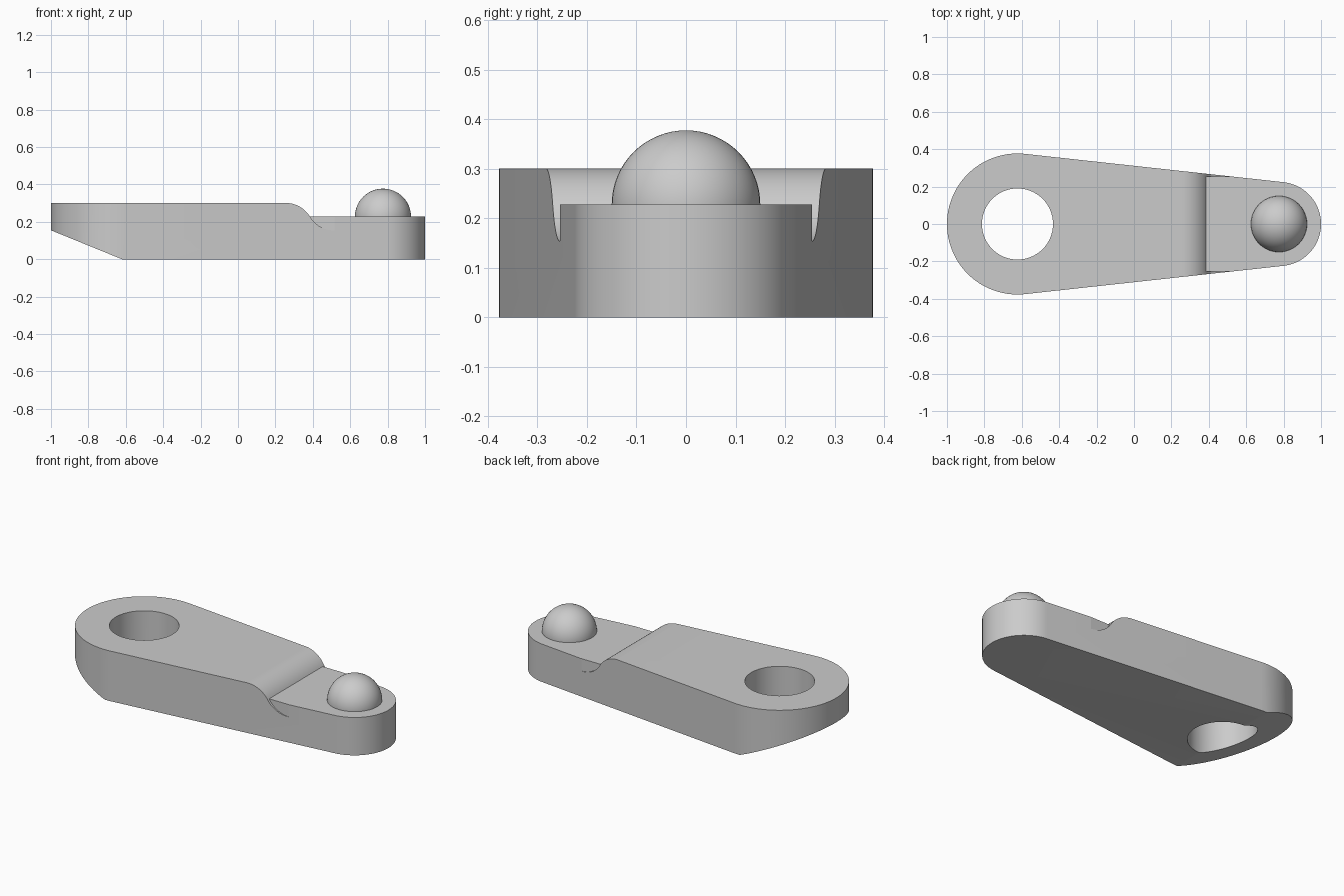
import bpy
import bmesh
from math import sin, cos, pi, asin, radians
from mathutils import Vector

if "Cube" in bpy.data.objects:
    bpy.data.objects.remove(bpy.data.objects["Cube"], do_unlink=True)

BIG_X, BIG_R, HOLE_R = -0.623, 0.377, 0.19
END_X, END_R = 0.775, 0.225
TOP, PAD = 0.301, 0.2275

grey = bpy.data.materials.new("light grey")
grey.use_nodes = True
grey.diffuse_color = (0.6, 0.6, 0.6, 1)
grey.node_tree.nodes["Principled BSDF"].inputs["Base Color"].default_value = (0.6, 0.6, 0.6, 1)


def make_object(name, bm):
    bmesh.ops.recalc_face_normals(bm, faces=bm.faces)
    mesh = bpy.data.meshes.new(name)
    bm.to_mesh(mesh)
    bm.free()
    mesh.materials.append(grey)
    obj = bpy.data.objects.new(name, mesh)
    bpy.context.collection.objects.link(obj)
    return obj


def prism(name, points, direction):
    bm = bmesh.new()
    face = bm.faces.new([bm.verts.new(p) for p in points])
    extruded = bmesh.ops.extrude_face_region(bm, geom=[face])["geom"]
    moved = [v for v in extruded if isinstance(v, bmesh.types.BMVert)]
    bmesh.ops.translate(bm, verts=moved, vec=Vector(direction))
    return make_object(name, bm)


def arc(cx, cy, r, start, end, steps):
    angles = [start + (end - start) * i / steps for i in range(steps + 1)]
    return [(cx + r * cos(a), cy + r * sin(a)) for a in angles]


def activate(obj):
    bpy.ops.object.select_all(action="DESELECT")
    obj.select_set(True)
    bpy.context.view_layer.objects.active = obj


def apply_boolean(obj, tool, operation):
    mod = obj.modifiers.new(operation, "BOOLEAN")
    mod.operation, mod.solver, mod.object = operation, "EXACT", tool
    activate(obj)
    bpy.ops.object.modifier_apply(modifier=mod.name)
    bpy.data.objects.remove(tool, do_unlink=True)


# Tapered arm: two arcs joined by their common tangents
tangent = pi / 2 - asin((BIG_R - END_R) / (END_X - BIG_X))
outline = arc(BIG_X, 0, BIG_R, tangent, 2 * pi - tangent, 64)
outline += arc(END_X, 0, END_R, -tangent, tangent, 48)
arm = prism("arm", [(x, y, -0.1) for x, y in outline], (0, 0, 0.6))

# Side profile: chamfered underside, rounded shoulder and lower pad
dx, dz = 0.13, TOP - PAD
bend_r = (dx * dx + dz * dz) / (2 * dz)
sweep = asin(dx / bend_r)
step_x = 0.385
side = [(-1.1, 0.1955), (-0.62, 0), (1.1, 0), (1.1, PAD)]
side += arc(step_x - dx, TOP - bend_r, bend_r, pi / 2 - sweep, pi / 2, 16)
side.append((-1.1, TOP))
profile = prism("side_profile", [(x, -0.5, z) for x, z in side], (0, 1, 0))
apply_boolean(arm, profile, "INTERSECT")

# Pivot hole
hole = [(x, y, -0.1) for x, y in arc(BIG_X, 0, HOLE_R, 0, 2 * pi, 64)[:-1]]
apply_boolean(arm, prism("hole_cutter", hole, (0, 0, 0.6)), "DIFFERENCE")

# Shallow hollows where the shoulder curve runs down each side of the pad
hollow = arc(step_x + dx, PAD - dz + bend_r, bend_r, -pi / 2 - sweep, -pi / 2, 16)
hollow += [(step_x + dx, 0.4), (step_x, 0.4)]
for s in (-1, 1):
    cutter = prism("hollow_cutter", [(x, s * 0.254, z) for x, z in hollow], (0, s * 0.2, 0))
    apply_boolean(arm, cutter, "DIFFERENCE")

# Domed knob on the pad
bm = bmesh.new()
bmesh.ops.create_uvsphere(bm, u_segments=48, v_segments=32, radius=0.15)
bmesh.ops.delete(bm, geom=[v for v in bm.verts if v.co.z < -0.02], context="VERTS")
knob = make_object("domed_knob", bm)
knob.location = (END_X, 0, PAD)

for obj in (arm, knob):
    activate(obj)
    bpy.ops.object.shade_smooth_by_angle(angle=radians(30))
